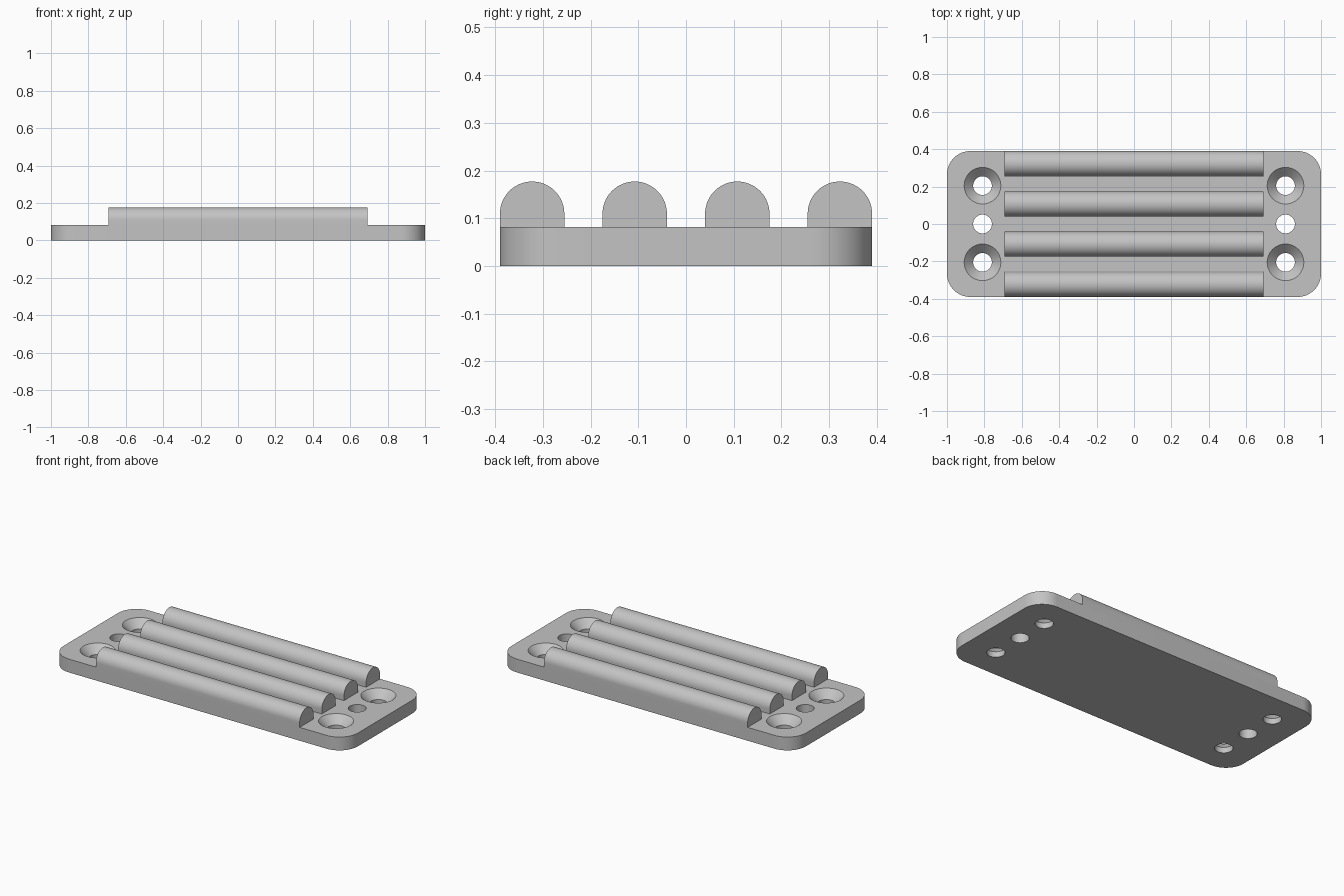
import bpy
import bmesh
from math import cos, sin, pi, radians

LENGTH, WIDTH, THICK = 2.0, 0.78, 0.082
CORNER = 0.125
BAR_R, BAR_TOP, BAR_HALF = 0.0675, 0.177, 0.692
HOLE_X, HOLE_Y, HOLE_R, SINK_R = 0.81, 0.205, 0.05, 0.098

default = bpy.data.objects.get("Cube")
if default:
    bpy.data.objects.remove(default, do_unlink=True)

grey = bpy.data.materials.new("plain grey")
grey.use_nodes = True
colour = (0.55, 0.55, 0.55, 1)
grey.diffuse_color = colour
grey.node_tree.nodes["Principled BSDF"].inputs["Base Color"].default_value = colour


def finish(name, bm):
    bmesh.ops.recalc_face_normals(bm, faces=bm.faces)
    mesh = bpy.data.meshes.new(name)
    bm.to_mesh(mesh)
    bm.free()
    mesh.materials.append(grey)
    ob = bpy.data.objects.new(name, mesh)
    bpy.context.collection.objects.link(ob)
    return ob


def prism(name, outline, offset):
    """Extrude a closed outline of 3D points along an offset."""
    bm = bmesh.new()
    face = bm.faces.new([bm.verts.new(p) for p in outline])
    ext = bmesh.ops.extrude_face_region(bm, geom=[face], use_keep_orig=True)
    moved = [v for v in ext["geom"] if isinstance(v, bmesh.types.BMVert)]
    bmesh.ops.translate(bm, verts=moved, vec=offset)
    return finish(name, bm)


def drill(name, x, y, profile, segments=48):
    """Revolved cutter from (radius, height) rings."""
    bm = bmesh.new()
    rings = [[bm.verts.new((x + r * cos(2 * pi * i / segments),
                            y + r * sin(2 * pi * i / segments), z))
              for i in range(segments)] for r, z in profile]
    for low, high in zip(rings, rings[1:]):
        for i in range(segments):
            j = (i + 1) % segments
            bm.faces.new((low[i], low[j], high[j], high[i]))
    bm.faces.new(rings[0])
    bm.faces.new(rings[-1])
    return finish(name, bm)


def smooth(ob):
    bpy.ops.object.select_all(action="DESELECT")
    ob.select_set(True)
    bpy.context.view_layer.objects.active = ob
    bpy.ops.object.shade_smooth_by_angle(angle=radians(30))


# Base plate with rounded corners
STEPS = 16
outline = []
for k, (sx, sy) in enumerate([(1, 1), (-1, 1), (-1, -1), (1, -1)]):
    for i in range(STEPS + 1):
        a = pi / 2 * (k + i / STEPS)
        outline.append((sx * (LENGTH / 2 - CORNER) + CORNER * cos(a),
                        sy * (WIDTH / 2 - CORNER) + CORNER * sin(a), 0))
plate = prism("base_plate", outline, (0, 0, THICK))

# Screw holes: countersunk outer pairs and a plain hole between them
plain = [(HOLE_R, -0.05), (HOLE_R, THICK + 0.05)]
sunk = [(HOLE_R, -0.05), (HOLE_R, THICK + HOLE_R - SINK_R),
        (SINK_R, THICK), (SINK_R, THICK + 0.05)]
for sx in (-1, 1):
    for sy in (-1, 0, 1):
        cutter = drill("hole_cutter", sx * HOLE_X, sy * HOLE_Y, sunk if sy else plain)
        cut = plate.modifiers.new("hole", "BOOLEAN")
        cut.operation = "DIFFERENCE"
        cut.solver = "EXACT"
        cut.object = cutter
        bpy.context.view_layer.objects.active = plate
        bpy.ops.object.modifier_apply(modifier=cut.name)
        bpy.data.objects.remove(cutter, do_unlink=True)
smooth(plate)

# Four round-topped bars, the outer two flush with the plate sides
spacing = (WIDTH - 2 * BAR_R) / 3
for n in range(4):
    y = (n - 1.5) * spacing
    arch = [(-BAR_HALF, y - BAR_R, THICK), (-BAR_HALF, y + BAR_R, THICK)]
    for i in range(33):
        a = pi * i / 32
        arch.append((-BAR_HALF, y + BAR_R * cos(a), BAR_TOP - BAR_R + BAR_R * sin(a)))
    smooth(prism(f"grip_bar_{n + 1}", arch, (2 * BAR_HALF, 0, 0)))
